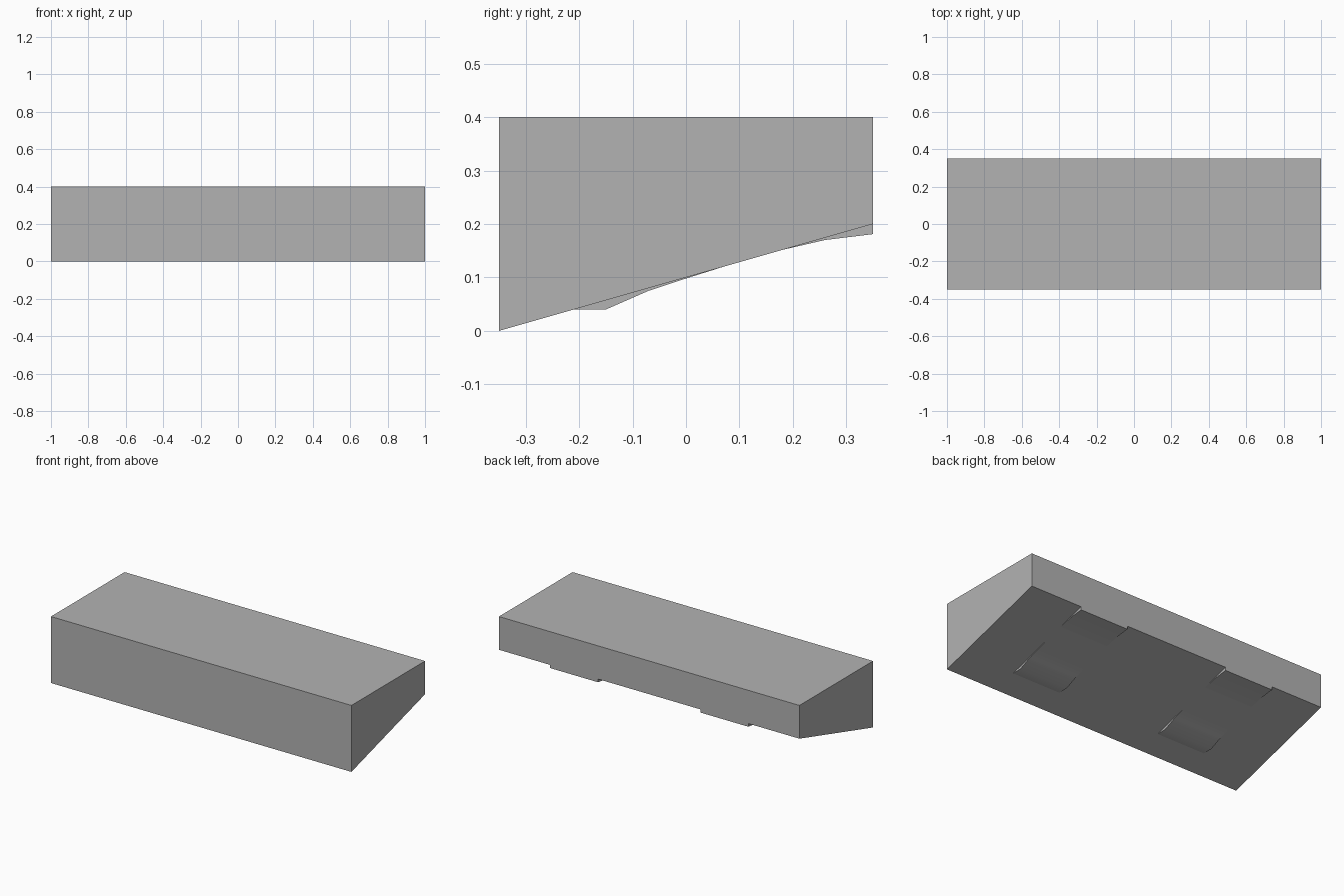
import bpy
import bmesh

cube = bpy.data.objects.get("Cube")
if cube:
    bpy.data.objects.remove(cube, do_unlink=True)

# One plain grey
grey = bpy.data.materials.new("plain_grey")
grey.use_nodes = True
grey.diffuse_color = (0.45, 0.45, 0.45, 1)
grey.node_tree.nodes["Principled BSDF"].inputs["Base Color"].default_value = (0.45, 0.45, 0.45, 1)


def extrude_profile(name, profile, x_centre, width):
    """Sweep a closed (y, z) profile along x."""
    bm = bmesh.new()
    verts = [bm.verts.new((x_centre - width / 2, y, z)) for y, z in profile]
    face = bm.faces.new(verts)
    result = bmesh.ops.extrude_face_region(bm, geom=[face])
    moved = [g for g in result["geom"] if isinstance(g, bmesh.types.BMVert)]
    bmesh.ops.translate(bm, verts=moved, vec=(width, 0, 0))
    bmesh.ops.recalc_face_normals(bm, faces=bm.faces)
    mesh = bpy.data.meshes.new(name)
    bm.to_mesh(mesh)
    bm.free()
    mesh.materials.append(grey)
    obj = bpy.data.objects.new(name, mesh)
    bpy.context.collection.objects.link(obj)
    bpy.ops.object.select_all(action="DESELECT")
    obj.select_set(True)
    bpy.context.view_layer.objects.active = obj
    bpy.ops.object.shade_smooth_by_angle(angle=0.5)
    return obj


# Wedge block with a sloping underside
extrude_profile("wedge_block", [(-0.35, 0), (0.35, 0.2), (0.35, 0.4), (-0.35, 0.4)], 0, 2)

# Shallow curved pads below the slope; their tops are buried in the block
front_pad = [(-0.21, 0.04), (-0.15, 0.04), (-0.07, 0.075), (0, 0.098), (0.07, 0.12), (0.05, 0.13), (-0.19, 0.06)]
back_pad = [(0.18, 0.1515), (0.26, 0.17), (0.35, 0.181), (0.35, 0.2), (0.33, 0.21), (0.2, 0.17)]
for side, x in (("left", 0.5), ("right", -0.5)):
    extrude_profile(f"front_pad_{side}", front_pad, x, 0.32)
    extrude_profile(f"back_pad_{side}", back_pad, x, 0.32)
